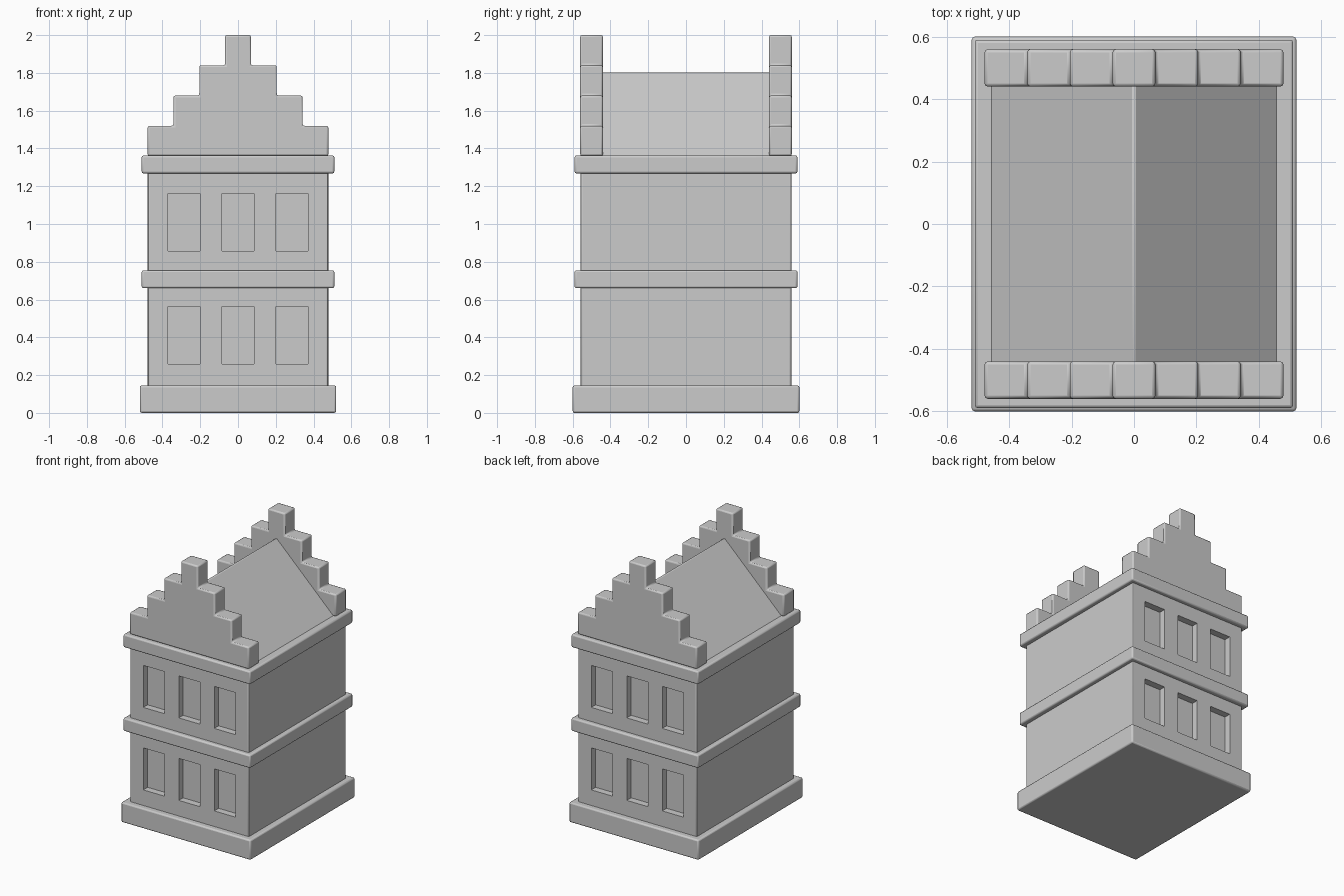
import bpy, bmesh, math

if "Cube" in bpy.data.objects:
    bpy.data.objects.remove(bpy.data.objects["Cube"])


def finish(obj, bevel=0.01):
    """Soften the edges with a small rounded bevel."""
    if bevel:
        m = obj.modifiers.new("Bevel", 'BEVEL')
        m.width = bevel
        m.segments = 2
        m.limit_method = 'ANGLE'
        m.angle_limit = math.radians(30)
    bpy.ops.object.select_all(action='DESELECT')
    obj.select_set(True)
    bpy.context.view_layer.objects.active = obj
    bpy.ops.object.shade_smooth_by_angle(angle=math.radians(30))
    return obj


def new_object(name, bm):
    bmesh.ops.recalc_face_normals(bm, faces=bm.faces)
    mesh = bpy.data.meshes.new(name)
    bm.to_mesh(mesh)
    bm.free()
    obj = bpy.data.objects.new(name, mesh)
    bpy.context.collection.objects.link(obj)
    return obj


def box(name, hx, hy, z0, z1, y=0, x=0):
    bm = bmesh.new()
    bmesh.ops.create_cube(bm, size=1)
    for v in bm.verts:
        v.co = (x + v.co.x * 2 * hx, y + v.co.y * 2 * hy,
                (z0 + z1) / 2 + v.co.z * (z1 - z0))
    return new_object(name, bm)


def prism(name, profile, y0, y1):
    """Extrude an (x, z) profile along y."""
    bm = bmesh.new()
    face = bm.faces.new([bm.verts.new((x, y0, z)) for x, z in profile])
    ext = bmesh.ops.extrude_face_region(bm, geom=[face])
    for v in ext["geom"]:
        if isinstance(v, bmesh.types.BMVert):
            v.co.y = y1
    return new_object(name, bm)


# Plinth and the two string courses
finish(box("plinth", 0.52, 0.60, 0, 0.145))
finish(box("middle_cornice", 0.51, 0.59, 0.66, 0.755))
finish(box("upper_cornice", 0.51, 0.59, 1.268, 1.363))

# Walls, with recessed windows at front and back
walls = finish(box("walls", 0.478, 0.558, 0.10, 1.32))
for side in (-1, 1):
    for z in (0.258, 0.857):
        for x in (-0.285, 0, 0.285):
            cutter = box("window_cutter", 0.085, 0.05, z, z + 0.305,
                         y=side * 0.558, x=x)
            cutter.hide_render = True
            m = walls.modifiers.new("Window", 'BOOLEAN')
            m.operation = 'DIFFERENCE'
            m.solver = 'EXACT'
            m.object = cutter
# Bake the window cuts and drop the cutters
bpy.context.view_layer.update()
baked = bpy.data.meshes.new_from_object(
    walls.evaluated_get(bpy.context.evaluated_depsgraph_get()))
walls.modifiers.clear()
walls.data = baked
for o in [o for o in bpy.data.objects if o.name.startswith("window_cutter")]:
    bpy.data.objects.remove(o)
finish(walls, 0)

# Stepped gables: four steps of equal height
step = 0.957 / 7
right = []
for i in range(4):
    half = step * (3.5 - i)
    right += [(half, 1.36 + 0.16 * i), (half, 1.36 + 0.16 * (i + 1))]
profile = right + [(-x, z) for x, z in reversed(right)]
finish(prism("front_gable", profile, -0.56, -0.44))
finish(prism("back_gable", profile, 0.44, 0.56))

# Pitched roof between the gables
finish(prism("roof", [(-0.465, 1.355), (0.465, 1.355), (0, 1.805)], -0.46, 0.46))
